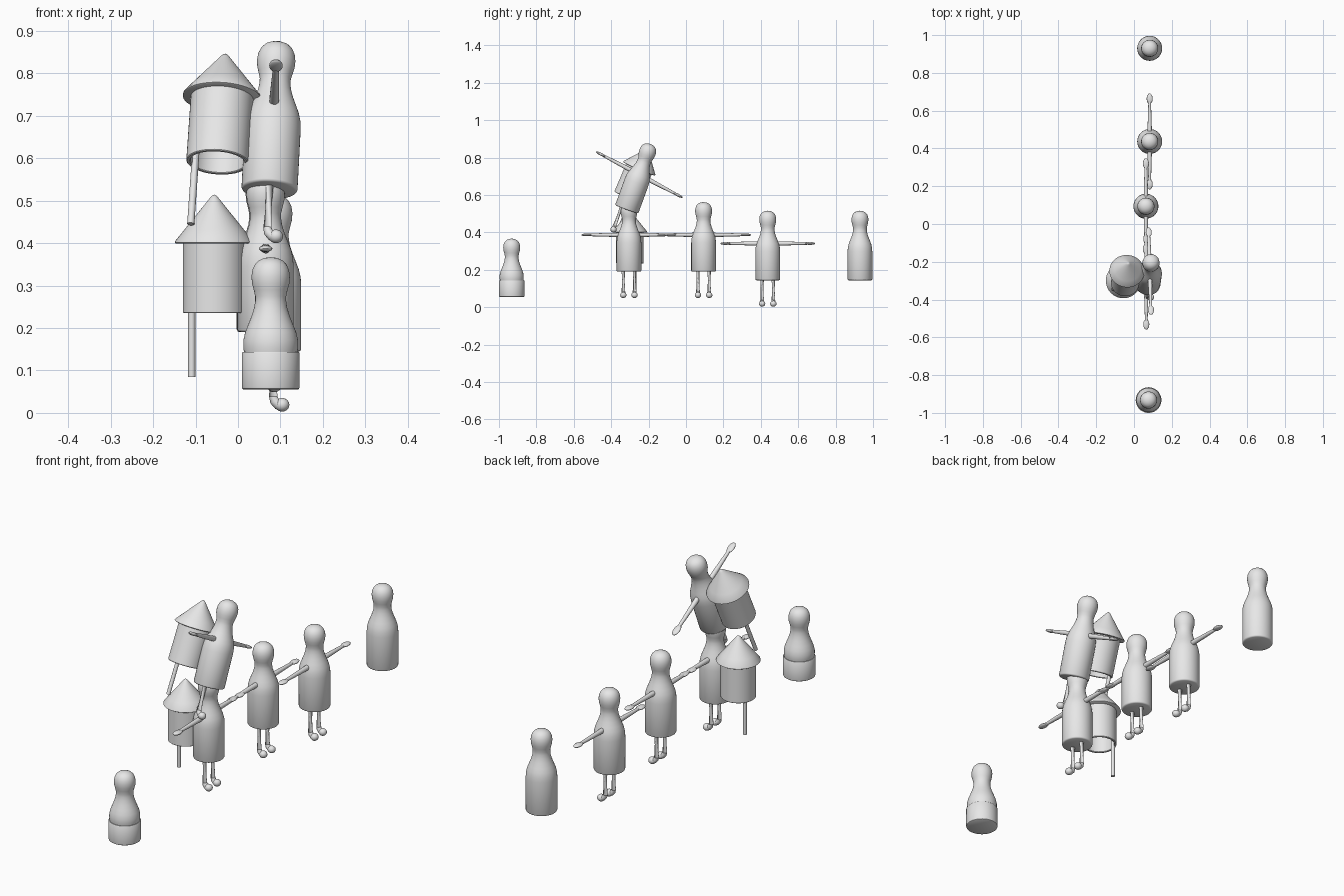
import bpy, bmesh
from math import radians, pi
from mathutils import Matrix, Vector, Euler

if "Cube" in bpy.data.objects:
    bpy.data.objects.remove(bpy.data.objects["Cube"])

# Single matte grey
grey = bpy.data.materials.new("plain grey")
grey.use_nodes = True
grey.diffuse_color = (0.8, 0.8, 0.8, 1)
grey.node_tree.nodes["Principled BSDF"].inputs["Base Color"].default_value = (0.8, 0.8, 0.8, 1)


def finish(bm, name, matrix):
    bmesh.ops.recalc_face_normals(bm, faces=bm.faces)
    mesh = bpy.data.meshes.new(name)
    bm.to_mesh(mesh)
    bm.free()
    obj = bpy.data.objects.new(name, mesh)
    bpy.context.collection.objects.link(obj)
    mesh.materials.append(grey)
    obj.matrix_world = matrix
    bpy.ops.object.select_all(action='DESELECT')
    bpy.context.view_layer.objects.active = obj
    obj.select_set(True)
    bpy.ops.object.shade_smooth_by_angle(angle=radians(40))
    return obj


def lathe(name, profile, matrix, steps=48):
    """Spin a (radius, height) profile round z."""
    bm = bmesh.new()
    verts = [bm.verts.new((r, 0, z)) for r, z in profile]
    edges = [bm.edges.new(pair) for pair in zip(verts, verts[1:])]
    bmesh.ops.spin(bm, geom=verts + edges, axis=(0, 0, 1), cent=(0, 0, 0),
                   angle=2 * pi, steps=steps)
    bmesh.ops.remove_doubles(bm, verts=bm.verts, dist=1e-5)
    return finish(bm, name, matrix)


def add_tube(bm, points, radii, sides=16):
    """Sweep a round section along points lying in a plane of constant x or y."""
    points = [Vector(p) for p in points]
    rings = []
    for i, p in enumerate(points):
        t = points[min(i + 1, len(points) - 1)] - points[max(i - 1, 0)]
        turn = Vector((0, 0, 1)).rotation_difference(t.normalized()).to_matrix().to_4x4()
        ring = bmesh.ops.create_circle(bm, segments=sides, radius=radii[i],
                                       matrix=Matrix.Translation(p) @ turn)
        rings.append(ring["verts"])
    for a, b in zip(rings, rings[1:]):
        for i in range(sides):
            j = (i + 1) % sides
            bm.faces.new((a[i], a[j], b[j], b[i]))
    bm.faces.new(rings[0])
    bm.faces.new(rings[-1])


def add_ball(bm, centre, size):
    bmesh.ops.create_uvsphere(bm, u_segments=20, v_segments=12, radius=1,
                              matrix=Matrix.Translation(centre) @ Matrix.Diagonal((*size, 1)))


def placed(x, y, z, tilt=0, lean=0):
    return Matrix.Translation((x, y, z)) @ Euler((radians(-tilt), radians(lean), 0)).to_matrix().to_4x4()


# Shoulders, neck and round head shared by every figure
SHOULDERS = [(.066, .155), (.0645, .176), (.06, .195), (.053, .213), (.045, .233),
             (.039, .252), (.0365, .268), (.0365, .28), (.04, .295), (.044, .31),
             (.0452, .327), (.043, .342), (.037, .355), (.028, .364), (.015, .370), (0, .372)]
BODY = [(0, 0), (.06, 0), (.064, .002), (.066, .006)] + SHOULDERS


def arm(name, side, matrix):
    bm = bmesh.new()
    add_tube(bm, [(0, 0, 0), (0, .08 * side, 0), (0, .21 * side, 0)], [.012, .011, .007])
    add_ball(bm, (0, .226 * side, 0), (.016, .028, .0075))
    finish(bm, name, matrix)


def leg(name, side, matrix):
    bm = bmesh.new()
    y = .03 * side
    path = [(0, y, .02), (0, y, -.105), (.003, y, -.116), (.01, y, -.123), (.022, y, -.125)]
    add_tube(bm, path, [.011, .010, .011, .0125, .013])
    add_ball(bm, (.021, y, -.125), (.017, .017, .016))
    finish(bm, name, matrix)


def figure(name, matrix, limbs=True, droop=0, reach=1):
    lathe(name + "_body", BODY, matrix)
    if not limbs:
        return
    shoulder = (matrix @ Matrix.Translation((0, 0, .197))
                @ Matrix.Rotation(radians(-droop), 4, 'X') @ Matrix.Scale(reach, 4, (0, 1, 0)))
    for word, side in (("left", 1), ("right", -1)):
        arm(f"{name}_{word}_arm", side, shoulder)
        leg(f"{name}_{word}_leg", side, matrix)


# Row of figures
figure("front_figure", placed(.065, -.305, .19))
figure("middle_figure", placed(.063, .094, .19))
figure("rear_figure", placed(.083, .437, .144))
figure("limbless_figure", placed(.083, .93, .144), limbs=False)
figure("leaping_figure", placed(.074, -.317, .524, 20, 3), droop=8, reach=1.03)

# Small bust in its cup
bust = placed(.077, -.932, -.005)
lathe("cup", [(0, .06), (.064, .06), (.067, .062), (.068, .066), (.068, .146),
              (.066, .149), (.062, .149), (0, .149)], bust)
lathe("bust", [(0, .14), (.062, .14), (.0635, .152), (.0645, .16)] + SHOULDERS[1:], bust)


# Rockets: hollow tube, cone cap and guide stick
def rocket(name, matrix):
    lathe(name + "_tube", [(0, .15), (.064, .15), (.064, .002), (.066, 0), (.072, 0),
                           (.074, .002), (.074, .168), (0, .168)], matrix)
    lathe(name + "_cone", [(0, .166), (.09, .164), (.093, .166), (.092, .17), (.07, .197),
                           (.012, .269), (.006, .276), (0, .279)], matrix)
    bm = bmesh.new()
    add_tube(bm, [(-.053, .028, .14), (-.053, .028, -.15)], [.0085, .0085])
    finish(bm, name + "_stick", matrix)


rocket("lower_rocket", placed(-.056, -.3, .235))
rocket("upper_rocket", placed(-.048, -.315, .59, 23, 4))
